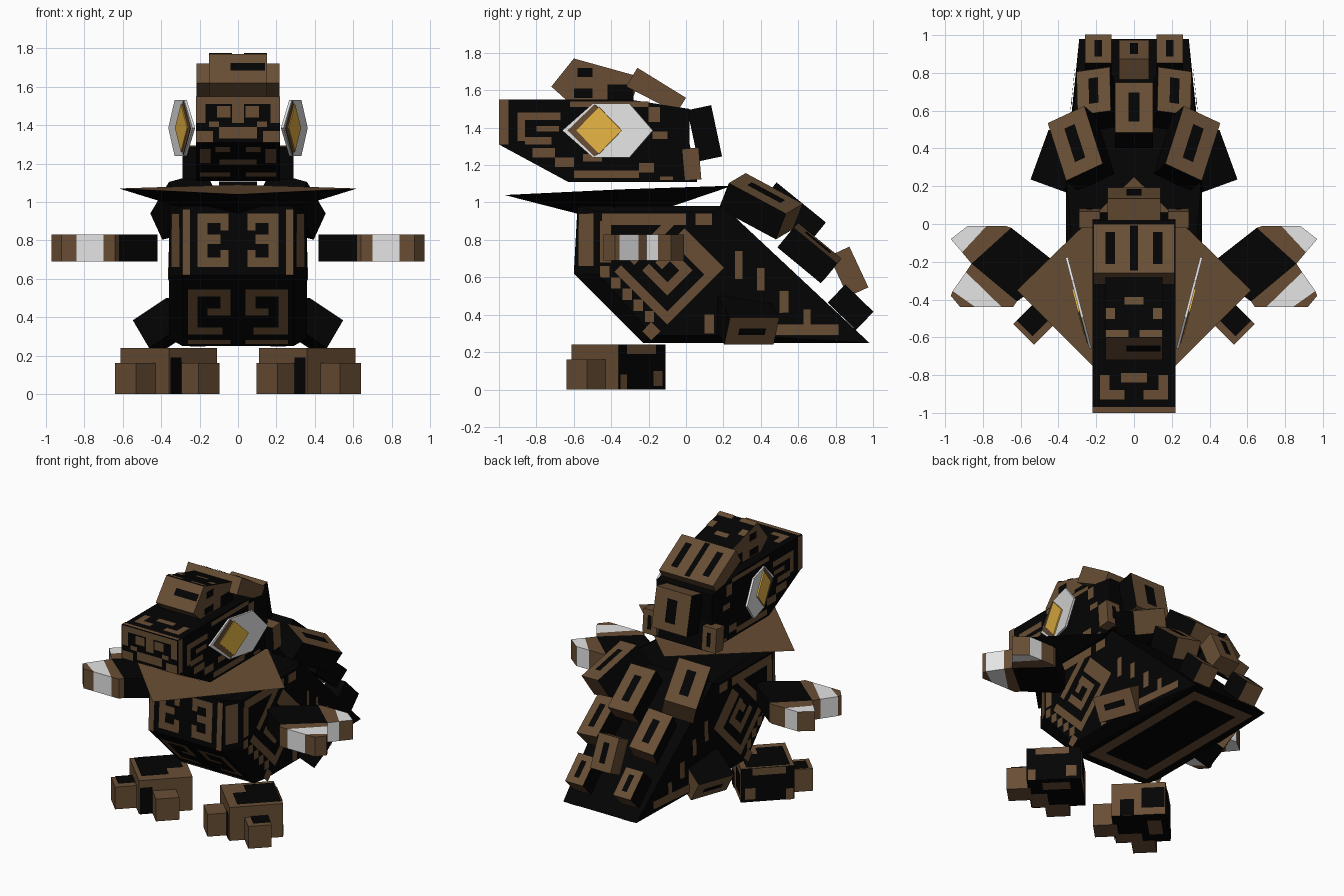
import bpy, bmesh, math
from mathutils import Vector, Matrix, Euler

if "Cube" in bpy.data.objects:
    bpy.data.objects.remove(bpy.data.objects["Cube"])

def mat(name, col):
    m = bpy.data.materials.new(name)
    m.diffuse_color = (*col, 1)
    m.use_nodes = True
    m.node_tree.nodes["Principled BSDF"].inputs["Base Color"].default_value = m.diffuse_color
    return m

BROWN = mat("brown_hide", (0.138, 0.076, 0.035))
BLACK = mat("black_hide", (0.001, 0.001, 0.001))
WHITE = mat("pale_claw", (0.78, 0.78, 0.78))
GOLD = mat("gold_eye", (0.82, 0.47, 0.06))
ALL = [BROWN, BLACK, WHITE, GOLD]

def finish(name, bm, rule=None, base=BROWN, fix=True):
    """Store a bmesh as an object; rule(normal, centre) picks a material."""
    if fix:
        bmesh.ops.recalc_face_normals(bm, faces=bm.faces)
    bm.normal_update()
    for f in bm.faces:
        f.material_index = ALL.index(rule(f.normal, f.calc_center_median()) if rule else base)
    me = bpy.data.meshes.new(name)
    bm.to_mesh(me)
    bm.free()
    for m in ALL:
        me.materials.append(m)
    ob = bpy.data.objects.new(name, me)
    bpy.context.collection.objects.link(ob)
    return ob

def loft(name, rings, rule=None, base=BROWN):
    """Join equal rings of points and close both ends."""
    bm = bmesh.new()
    vs = [[bm.verts.new(p) for p in r] for r in rings]
    n = len(vs[0])
    for a, b in zip(vs, vs[1:]):
        for i in range(n):
            bm.faces.new((a[i], a[(i + 1) % n], b[(i + 1) % n], b[i]))
    bm.faces.new(vs[0])
    bm.faces.new(vs[-1])
    return finish(name, bm, rule, base)

def prism(name, prof, hw, rule=None, base=BROWN):
    """Side profile (y, z) stretched across x."""
    return loft(name, [[(s * hw, y, z) for y, z in prof] for s in (-1, 1)], rule, base)

def marks(name, origin, u, v, rects, col=BROWN, mirror=True, lift=0.005):
    """Flat painted rectangles on the plane spanned by u and v."""
    o, u, v = Vector(origin), Vector(u).normalized(), Vector(v).normalized()
    n = u.cross(v).normalized() * lift
    bm = bmesh.new()
    for a, b, c, d in rects:
        pts = [o + u * p + v * q + n for p, q in ((a, b), (c, b), (c, d), (a, d))]
        bm.faces.new([bm.verts.new(p) for p in pts])
        if mirror:
            bm.faces.new([bm.verts.new((-p.x, p.y, p.z)) for p in reversed(pts)])
    return finish(name, bm, base=col, fix=False)

def box(name, loc, dims, rot=(0, 0, 0), rule=None, base=BROWN, slot=None):
    """Turned box, rule works on local directions; slot is a dark mark on a face."""
    bm = bmesh.new()
    bmesh.ops.create_cube(bm, size=1, matrix=Matrix.Diagonal((*dims, 1)))
    ob = finish(name, bm, rule, base)
    M = Matrix.Translation(loc) @ Euler([math.radians(a) for a in rot]).to_matrix().to_4x4()
    ob.data.transform(M)
    if slot:
        R = M.to_3x3()
        o, u, v, a, b = {
            "top": ((0, 0, dims[2] / 2), (1, 0, 0), (0, 1, 0), dims[0] * .14, dims[1] * .29),
            "out": ((dims[0] / 2, 0, 0), (0, 1, 0), (0, 0, 1), dims[1] * .27, dims[2] * .12),
            "outl": ((-dims[0] / 2, 0, 0), (0, -1, 0), (0, 0, 1), dims[1] * .27, dims[2] * .12)}[slot]
        marks(name + "_slot", M @ Vector(o), R @ Vector(u), R @ Vector(v),
              [(-a, -b, a, b)], BLACK, False)
    return ob

top_brown = lambda n, c: BROWN if n.z > .5 or n.y > .5 else BLACK
X, Y, Z = (1, 0, 0), (0, 1, 0), (0, 0, 1)

# Body with bulging side panels that taper to the tail
outline = [(.29, -.58, .98), (.29, -.6, .62), (.29, -.23, .25), (.29, .98, .25), (.354, .2, .98)]
panel = [(.36, -.46, .95), (.36, -.47, .62), (.36, -.18, .29), (.36, .3, .29), (.36, .15, .95)]
loft("body", [[(s * x, y, z) for x, y, z in p] for s, p in
     ((-1, panel), (-1, outline), (1, outline), (1, panel))], base=BLACK)
marks("chest_pattern", (0, -.6, .62), X, (0, .02, .36),
      [(.05, .27, .21, .32), (.09, .16, .2, .21), (.05, .04, .2, .09), (.16, .04, .21, .32),
       (.05, .09, .09, .13), (.05, .23, .09, .27), (.25, 0, .29, .34)])
marks("belly_pattern", (0, -.23, .25), X, (0, -1, 1),
      [(.04, .37, .26, .42), (.21, .14, .26, .42), (.08, .09, .26, .14), (.04, .23, .16, .28),
       (.04, .28, .09, .37), (.04, .02, .26, .05)])
marks("bottom_pattern", (0, .37, .25), X, (0, -1, 0),
      [(.17, -.5, .25, .5), (0, -.54, .25, -.45), (0, .45, .25, .54)])
# Square spiral standing on its corner, and the flank borders
marks("flank_spiral", (.36, -.1, .63), (0, 1, 1), (0, -1, 1),
      [(-.2, -.2, -.15, .2), (-.15, -.2, .2, -.15), (.13, -.15, .23, .1), (-.1, .15, .2, .2),
       (-.09, -.09, -.04, .1), (-.04, -.09, .1, -.04), (.05, -.04, .1, .09), (-.01, .03, .05, .08),
       (.2, -.2, .23, -.15), (-.32, -.2, -.25, -.13)])
marks("flank_border", (.36, 0, 0), Y, Z,
      [(-.45, .88, .0, .94), (-.46, .68, -.4, .9), (-.46, .6, -.41, .66), (-.4, .54, -.35, .6),
       (-.34, .48, -.29, .54), (-.28, .42, -.23, .48), (-.22, .36, -.17, .42), (.05, .88, .14, .94),
       (.1, .3, .15, .4)])
marks("corner_stripe", (.29, -.59, .62), (.07, .13, 0), Z, [(.02, .04, .11, .32)])
marks("rear_flank_pattern", (.36, .3, .29), (-.104, 1, 0), (-.024, 0, 1),
      [(.15, .0, .52, .06), (.2, .12, .25, .24), (.05, .13, .13, .17), (.33, .06, .37, .14),
       (-.04, .3, .0, .45), (.08, .24, .12, .36)], lift=.008)
marks("back_slope_pattern", (0, .98, .25), X, (0, -.78, .73),
      [(0, .04, .07, .3), (.17, .0, .25, .05), (.1, .16, .15, .3), (.23, .25, .27, .4),
       (.1, .04, .14, .1), (.25, .55, .29, .7), (.05, .45, .12, .55)])

# Back plates
box("back_plate_middle", (0, .575, .95), (.2, .34, .13), (-39, 0, 0), top_brown, slot="top")
box("tail_plate_middle", (0, .87, .63), (.16, .24, .12), (-65, 0, 0), slot="top")
for s, side in ((1, "right"), (-1, "left")):
    box("tail_plate_" + side, (s * .19, .88, .44), (.14, .21, .135), (-44, 0, 0), top_brown, slot="top")
    box("shoulder_plate_" + side, (s * .28, .4, .98), (.22, .36, .16), (-28, s * 14, -s * 25),
        top_brown, slot="top")
    box("back_plate_" + side, (s * .2, .66, .73), (.18, .3, .14), (-40, s * 8, -s * 8), top_brown, slot="top")
    box("hind_leg_" + side, (s * .37, .32, .37), (.22, .28, .17), (0, s * 32, s * 20),
        lambda n, c, s=s: BROWN if n.x * s > .5 or n.y > .5 else BLACK,
        slot="out" if s > 0 else "outl")

# Wide lower jaw: a flat square on its corner over a shallow hull
rim = [(0, -.97, 1.04), (.62, -.35, 1.07), (0, .25, 1.09), (-.62, -.35, 1.07)]
keel = [(0, -.58, .94), (.2, -.4, .94), (0, -.22, .93), (-.2, -.4, .94)]
loft("lower_jaw", [keel, rim], lambda n, c: BROWN if n.z > .5 else BLACK)

# Skull and upper jaw
prism("skull", [(-1, 1.55), (-1, 1.31), (.02, 1.31), (.02, 1.5), (-.3, 1.55)], .22, base=BLACK)
prism("upper_jaw", [(-1, 1.31), (-.63, 1.11), (.06, 1.11), (.02, 1.31)], .22, base=BLACK)
marks("snout_front_pattern", (0, -1, 1.31), X, Z,
      [(0, .02, .1, .08), (.13, 0, .22, .06), (.04, .13, .11, .19), (.17, .1, .22, .24),
       (0, .2, .19, .24), (.1, .08, .15, .11), (0, .1, .03, .2)])
marks("snout_top_pattern", (0, 0, 1.55), X, Y,
      [(0, -1, .22, -.97), (.05, -.93, .18, -.88), (.13, -.88, .18, -.8), (0, -.84, .07, -.79)])
marks("snout_side_pattern", (.22, 0, 1.31), Y, Z,
      [(-1, 0, -.95, .24), (-.9, .13, -.67, .17), (-.9, .02, -.86, .13), (-.86, 0, -.72, .04),
       (-.8, .07, -.68, .1), (-.62, .2, -.2, .23), (-.18, .03, -.1, .07), (-.2, .12, -.14, .2)])
marks("jaw_under_pattern", (0, -.63, 1.11), X, (0, -.37, .2),
      [(.04, .05, .2, .1), (.0, .18, .1, .24), (.14, .2, .2, .36), (.04, .32, .12, .38)])
marks("jaw_side_pattern", (.22, 0, 1.11), Y, Z,
      [(-.6, .02, -.25, .06), (-.25, .05, -.17, .1), (-.7, .08, -.6, .13), (-.82, .13, -.7, .18),
       (-.55, .11, -.45, .15), (-.14, .01, -.07, .03)])

# Crown plates
prism("brow_plate", [(-.72, 1.62), (-.6, 1.77), (-.24, 1.67), (-.3, 1.52), (-.62, 1.53)], .15,
      lambda n, c: BLACK if n.z > .85 or n.y > .5 else BROWN)
marks("brow_slot", (0, -.72, 1.62), X, (0, .12, .15), [(-.04, .08, .14, .13)], BLACK, False)
marks("brow_top_pattern", (0, -.6, 1.77), X, (0, .36, -.1),
      [(.03, .0, .15, .04), (.1, .1, .15, .16), (0, .18, .05, .22)])
marks("brow_side_pattern", (.15, 0, 1.54), Y, Z, [(-.42, 0, -.28, .09), (-.6, .02, -.5, .07),
                                                 (-.58, .13, -.5, .18)], BLACK)
prism("crown_plate", [(-.26, 1.72), (0, 1.56), (-.05, 1.48), (-.32, 1.62)], .215)
marks("crown_slots", (0, -.13, 1.64), X, (0, .26, -.16),
      [(.1, -.1, .15, .1), (0, -.14, .02, .14)], BLACK)
box("nape_plate", (0, .1, 1.37), (.28, .28, .13), (-78, 0, 0),
    lambda n, c: BLACK if abs(n.x) > .5 else BROWN, slot="top")
for s, side in ((1, "right"), (-1, "left")):
    box("neck_plate_" + side, (s * .235, .03, 1.205), (.11, .17, .09), (-85, 0, 0),
        lambda n, c: BLACK if n.z < -.5 else BROWN, slot="top")

# Eyes: thin pale six-sided plates, brown rim, gold iris
u = Vector((.12, .46, 0)).normalized()
nrm = u.cross(Vector(Z))
def eye_ring(c, pts, off, s):
    ps = [Vector(c) + u * a + Vector(Z) * b + nrm * off for a, b in pts]
    return [(s * p.x, p.y, p.z) for p in ps]
hexa = [(-.25, 0), (-.08, .145), (.12, .145), (.25, 0), (.12, -.145), (-.08, -.145)]
diamond = lambda c, r, h: [(c - r, 0), (c, h), (c + r, 0), (c, -h)]
for s, side in ((1, "right"), (-1, "left")):
    c = (.3, -.42, 1.385)
    loft("eye_" + side, [eye_ring(c, hexa, o, s) for o in (-.014, 0)], base=WHITE)
    loft("eye_rim_" + side, [eye_ring(c, diamond(-.07, .15, .14), o, s) for o in (0, .004)])
    loft("iris_" + side, [eye_ring(c, diamond(-.045, .125, .125), o, s) for o in (0, .009)], base=GOLD)

# Hands: dark palm with two clawed fingers
hand = {
    "palm": (BLACK, [(.42, -.2), (.65, -.02), (.86, -.21), (.62, -.41), (.42, -.27)]),
    "rear_finger": (BROWN, [(.65, -.02), (.68, -.01), (.78, -.01), (.91, -.15), (.86, -.21)]),
    "rear_claw": (WHITE, [(.78, -.01), (.88, -.01), (.97, -.08), (.91, -.15)]),
    "front_finger": (BROWN, [(.86, -.21), (.89, -.255), (.7, -.44), (.64, -.44), (.62, -.41)]),
    "front_claw": (WHITE, [(.89, -.255), (.96, -.355), (.84, -.44), (.7, -.44)]),
    "front_fingertip": (BROWN, [(.96, -.355), (.97, -.38), (.92, -.44), (.84, -.44)])}
rules = {"rear_claw": lambda n, c: WHITE if abs(n.z) > .5 or n.y > .9 else BROWN,
         "rear_finger": lambda n, c: WHITE if n.y < 0 and abs(n.x) > .5 and abs(c.x) > .87 else BROWN}
for s, side in ((1, "right"), (-1, "left")):
    for part, (m, pts) in hand.items():
        loft(part + "_" + side, [[(s * x, y, z) for x, y in pts] for z in (.69, .83)],
             rules.get(part), m)
    # Feet turned on their corners, with two toes each
    box("foot_" + side, (s * .36, -.36, .12), (.355, .355, .24), (0, 0, 45),
        lambda n, c, s=s: BLACK if n.z < -.5 or (n.x if s > 0 else n.y) > .5 else BROWN)
    for nm, x in (("outer", .53), ("inner", .205)):
        box(nm + "_toe_" + side, (s * x, -.53, .08), (.155, .155, .16), (0, 0, 45))
marks("foot_top_pattern", (.36, -.36, .24), (1, 1, 0), (-1, 1, 0),
      [(-.12, -.15, .17, .03), (-.03, .03, .17, .14)], BLACK)
marks("toe_top_pattern", (.53, -.53, .16), (1, 1, 0), (-1, 1, 0), [(-.04, -.05, .077, .077)], BLACK)
marks("foot_front_pattern", (.2345, -.4855, 0), (1, -1, 0), Z, [(.09, 0, .17, .19)], BLACK)
marks("foot_back_pattern", (.4855, -.2345, 0), (-1, 1, 0), Z,
      [(-.12, .19, .1, .24), (.08, .02, .15, .1), (-.17, .0, -.12, .08)])
marks("foot_inner_pattern", (.2345, -.2345, 0), (-1, -1, 0), Z,
      [(-.17, .05, -.02, .2), (.03, .0, .12, .12)], BLACK)
marks("foot_sole_pattern", (.36, -.36, 0), (1, 1, 0), (1, -1, 0),
      [(-.17, .06, .0, .17), (.05, -.1, .14, .08)], lift=.002)
